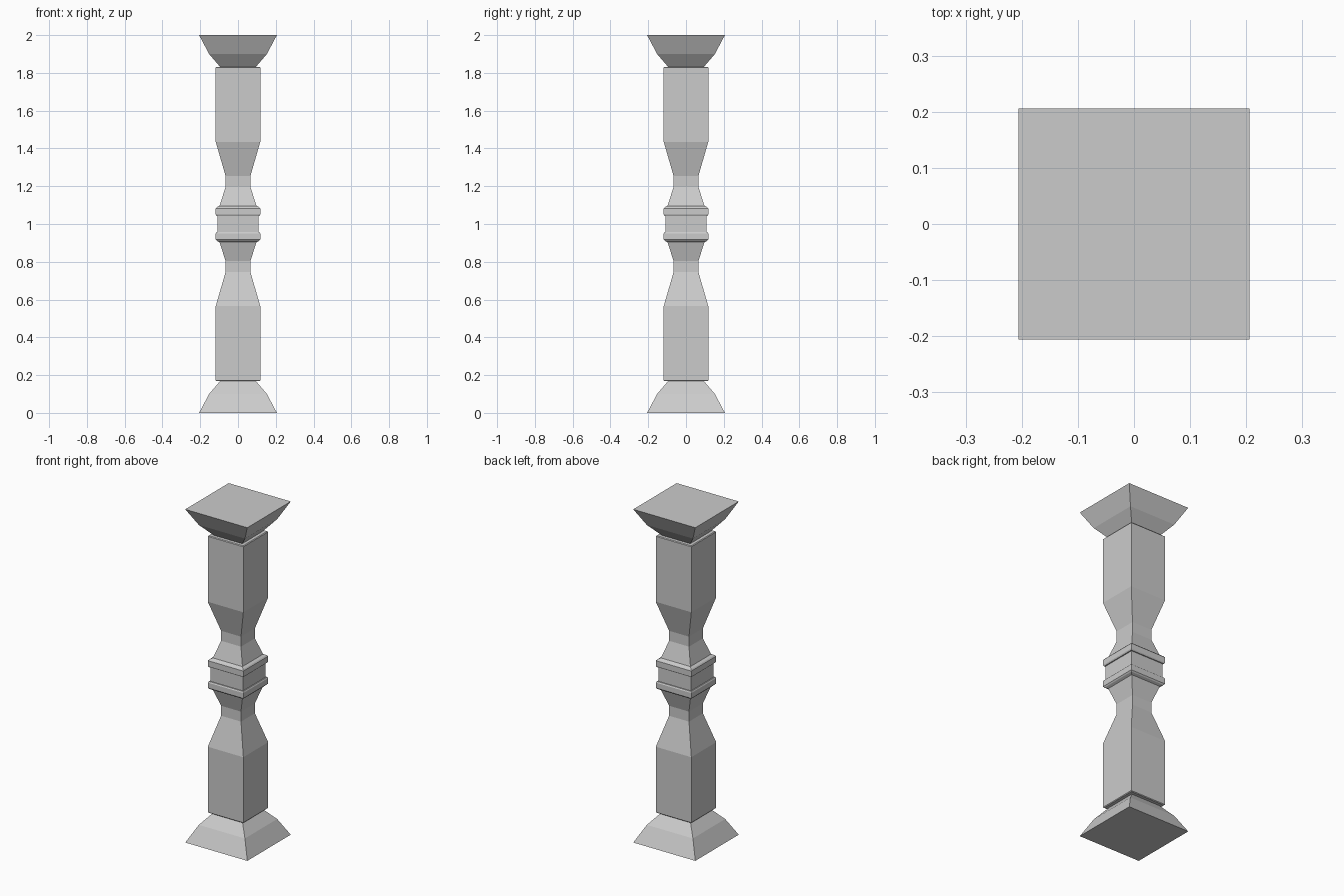
import bpy, bmesh

if "Cube" in bpy.data.objects:
    bpy.data.objects.remove(bpy.data.objects["Cube"])

# Lower half of the square post: (half width, height)
lower = [
    (0.206, 0.0), (0.153, 0.10), (0.095, 0.168),      # flared foot
    (0.114, 0.168), (0.118, 0.172), (0.118, 0.565),   # square block
    (0.066, 0.745), (0.066, 0.805), (0.098, 0.904),   # waist
    (0.112, 0.911), (0.118, 0.918), (0.118, 0.950),   # moulding ring
    (0.114, 0.957), (0.108, 0.957),                   # centre block edge
]
# Upper half mirrors the lower about the mid height
profile = lower + [(r, 2.0 - z) for r, z in reversed(lower)]


def square_loft(name, points):
    """Stack square rings along z and skin them into a closed solid."""
    bm = bmesh.new()
    corners = [(-1, -1), (1, -1), (1, 1), (-1, 1)]
    rings = [[bm.verts.new((x * r, y * r, z)) for x, y in corners]
             for r, z in points]
    for a, b in zip(rings, rings[1:]):
        for i in range(4):
            j = (i + 1) % 4
            bm.faces.new((a[i], a[j], b[j], b[i]))
    bm.faces.new(reversed(rings[0]))
    bm.faces.new(rings[-1])
    mesh = bpy.data.meshes.new(name)
    bm.to_mesh(mesh)
    bm.free()
    obj = bpy.data.objects.new(name, mesh)
    bpy.context.collection.objects.link(obj)
    return obj


square_loft("baluster_post", profile)
